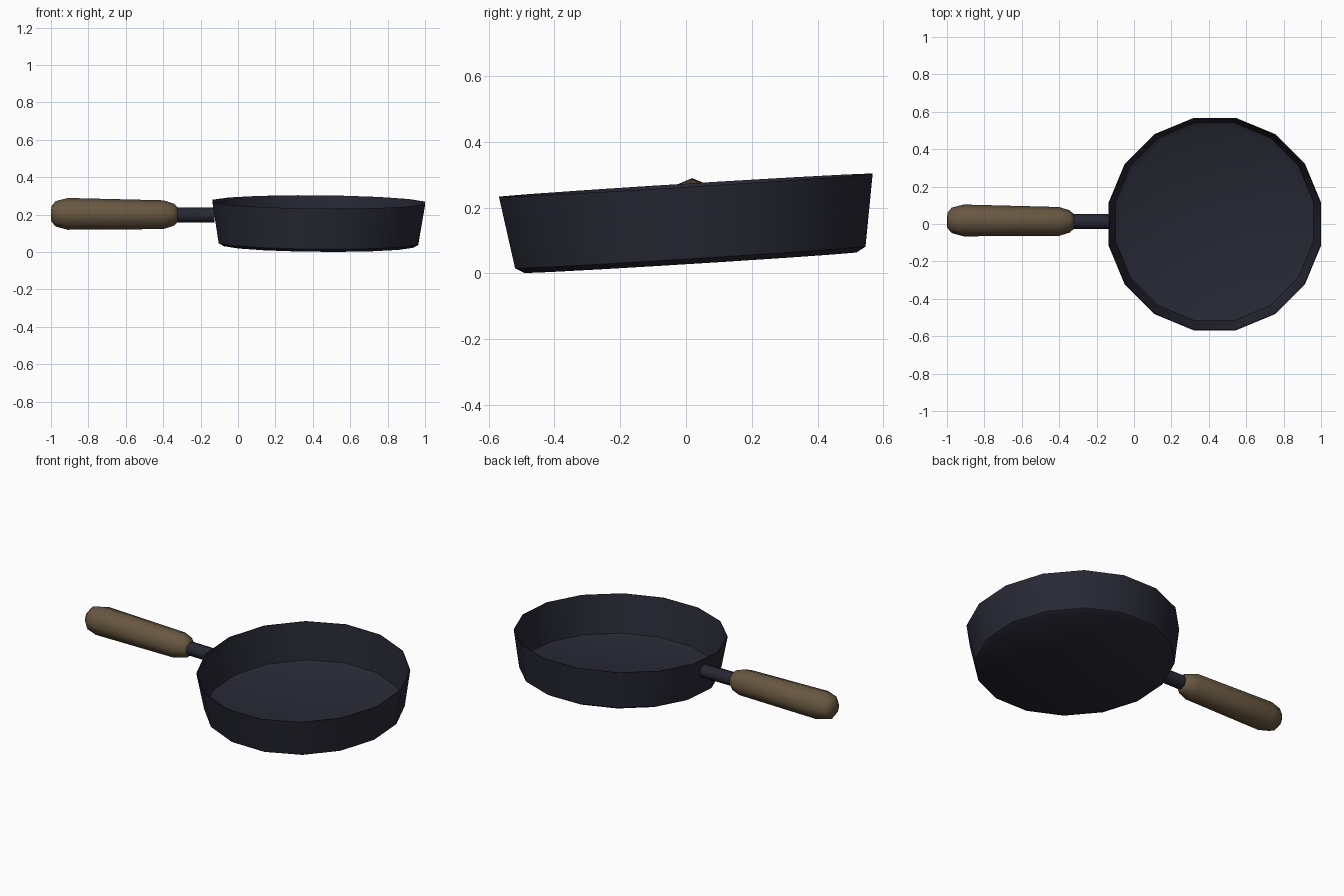
import bpy, bmesh, math
from mathutils import Matrix, Vector

if "Cube" in bpy.data.objects:
    bpy.data.objects.remove(bpy.data.objects["Cube"])


def material(name, rgb):
    m = bpy.data.materials.new(name)
    m.diffuse_color = (*rgb, 1)
    m.use_nodes = True
    m.node_tree.nodes["Principled BSDF"].inputs["Base Color"].default_value = m.diffuse_color
    return m


iron = material("dark iron", (0.021, 0.021, 0.035))
wood = material("brown wood", (0.140, 0.096, 0.054))


def lathe(name, profile, sides, phase, mat, matrix, angle):
    """Spin (radius, height) points about local z; radius 0 closes to a point."""
    bm = bmesh.new()
    rings = []
    for r, h in profile:
        if r == 0:
            rings.append([bm.verts.new((0, 0, h))] * sides)
        else:
            rings.append([bm.verts.new((r * math.cos(phase + math.tau * i / sides),
                                        r * math.sin(phase + math.tau * i / sides), h))
                          for i in range(sides)])
    for a, b in zip(rings, rings[1:]):
        for i in range(sides):
            j = (i + 1) % sides
            bm.faces.new(list(dict.fromkeys((a[i], a[j], b[j], b[i]))))
    bmesh.ops.recalc_face_normals(bm, faces=bm.faces)
    bm.transform(matrix)
    me = bpy.data.meshes.new(name)
    bm.to_mesh(me)
    bm.free()
    me.materials.append(mat)
    ob = bpy.data.objects.new(name, me)
    bpy.context.collection.objects.link(ob)
    bpy.context.view_layer.objects.active = ob
    ob.select_set(True)
    bpy.ops.object.shade_smooth_by_angle(angle=math.radians(angle))
    ob.select_set(False)
    return ob


def along(p, q):
    """Matrix sending local z onto the line from p towards q."""
    d = (Vector(q) - Vector(p)).normalized()
    y = Vector((0, 1, 0))
    y = (y - d * y.dot(d)).normalized()
    m = Matrix((y.cross(d), y, d)).transposed().to_4x4()
    m.translation = p
    return m


# Pan bowl: thin flared wall, slightly tilted
tilt = (Matrix.Translation((0.43, 0.014, 0.033))
        @ Matrix.Rotation(math.radians(3.55), 4, 'X')
        @ Matrix.Rotation(math.radians(0.5), 4, 'Y'))
bowl = [(0, 0), (0.515, 0), (0.544, 0.016), (0.580, 0.235),
        (0.576, 0.235), (0.540, 0.018), (0.513, 0.004), (0, 0.004)]
lathe("pan_bowl", bowl, 16, math.pi / 16, iron, tilt, 35)

# Wooden grip, with rounded ends
tail, tip = (-1.0, 0.02, 0.205), (-0.322, 0.013, 0.199)
grip = [(0, 0), (0.04, 0.002), (0.068, 0.025), (0.085, 0.09), (0.077, 0.60),
        (0.060, 0.655), (0.04, 0.678), (0, 0.678)]
lathe("wooden_grip", grip, 8, 0, wood, along(tail, tip), 60)

# Metal rod joining grip and bowl
rod = [(0, 0), (0.04, 0), (0.04, 0.235), (0, 0.235)]
lathe("handle_rod", rod, 8, 0, iron, along((-0.36, 0.014, 0.199), (-0.125, 0.012, 0.197)), 60)
